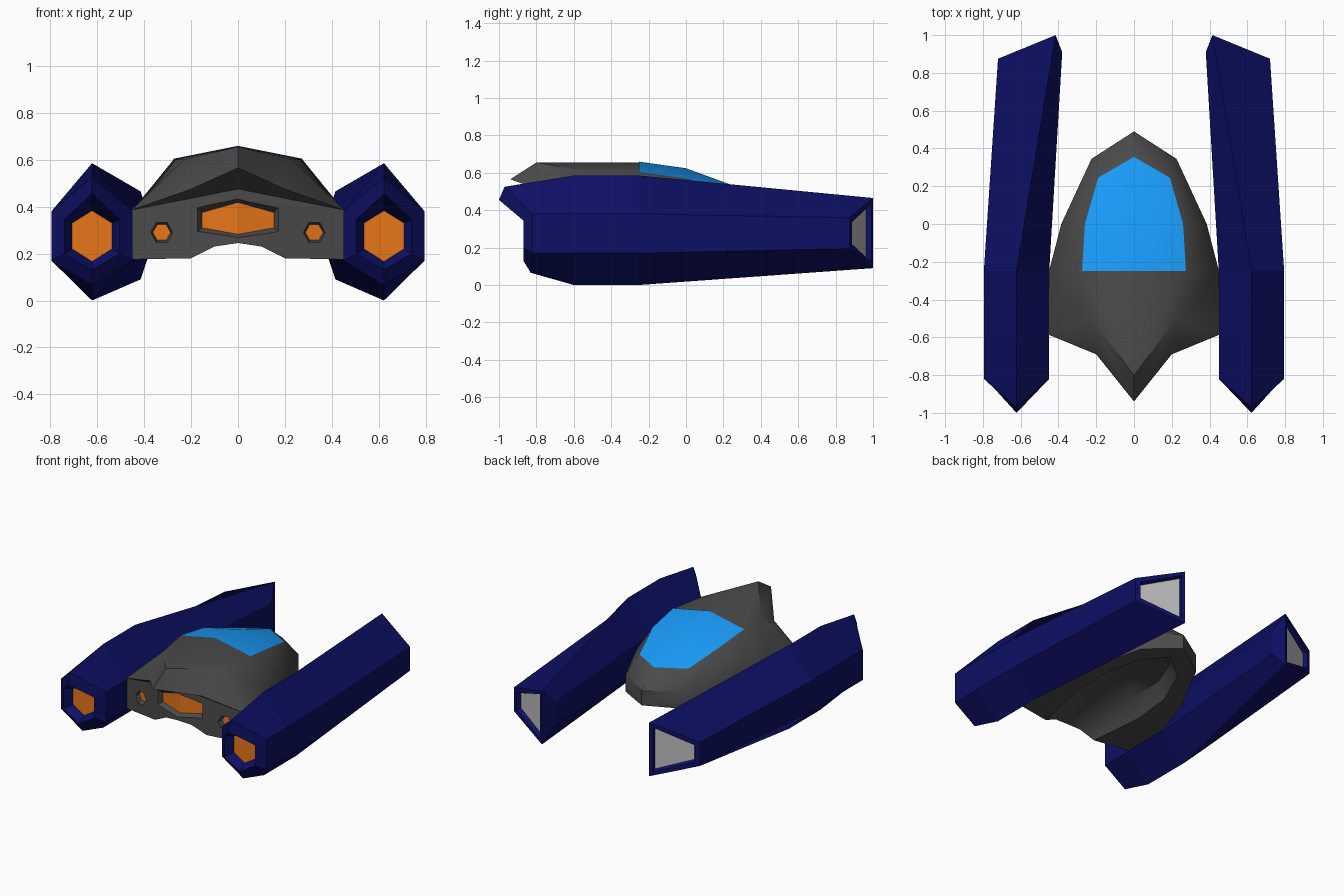
import bpy, bmesh
from math import cos, sin, radians
from mathutils import Vector

if "Cube" in bpy.data.objects:
    bpy.data.objects.remove(bpy.data.objects["Cube"])


def mat(name, rgb):
    m = bpy.data.materials.new(name)
    m.diffuse_color = (*rgb, 1)
    m.use_nodes = True
    m.node_tree.nodes["Principled BSDF"].inputs["Base Color"].default_value = m.diffuse_color
    return m


DARK = mat("dark_grey", (0.07, 0.07, 0.07))
NAVY = mat("navy", (0.004, 0.005, 0.13))
ORANGE = mat("orange", (0.80, 0.18, 0.01))
BLUE = mat("canopy_blue", (0.01, 0.33, 0.95))
PALE = mat("pale_grey", (0.5, 0.5, 0.5))


def finish(name, bm, material, smooth=None):
    me = bpy.data.meshes.new(name)
    bm.to_mesh(me)
    bm.free()
    ob = bpy.data.objects.new(name, me)
    bpy.context.collection.objects.link(ob)
    me.materials.append(material)
    if smooth:
        shade(ob, smooth)
    return ob


def shade(ob, angle):
    bpy.ops.object.select_all(action='DESELECT')
    ob.select_set(True)
    bpy.context.view_layer.objects.active = ob
    bpy.ops.object.shade_smooth_by_angle(angle=radians(angle))


def face(bm, pts):
    return bm.faces.new([bm.verts.new(p) for p in pts])


def weld(bm):
    bmesh.ops.remove_doubles(bm, verts=bm.verts, dist=0.0005)
    bmesh.ops.recalc_face_normals(bm, faces=bm.faces)


def mirror_faces(polys):
    """Faces for the +x half and their mirror image, welded together."""
    bm = bmesh.new()
    for s in (1, -1):
        for poly in polys:
            pts = []
            for x, y, z in poly:
                p = (x * s, y, z)
                if p not in pts:
                    pts.append(p)
            if len(pts) > 2:
                face(bm, pts)
    weld(bm)
    return bm


def wall(x):
    """y of the shallow V-shaped front wall of the hull"""
    return -0.67 + 0.187 * abs(x)


def on_wall(x, z):
    return (x, wall(x), z)


# Hull half-sections: roof centre, shoulder, upper side, lower side, belly rim, recess edge, belly centre
tip_c, tip_r = (0, 0.355, 0.49), (0, 0.30, 0.34)
rows = [
    [(0, -0.8, 0.655), (0.23, -0.5, 0.6), on_wall(0.455, 0.385), on_wall(0.455, 0.175),
     on_wall(0.2, 0.18), on_wall(0.1, 0.23), on_wall(0, 0.245)],
    [(0, -0.25, 0.655), (0.275, -0.25, 0.6), (0.45, -0.25, 0.385), (0.45, -0.25, 0.18),
     (0.26, -0.25, 0.2), (0.2, -0.25, 0.33), (0, -0.25, 0.35)],
    [(0, 0, 0.62), (0.26, 0, 0.565), (0.385, 0, 0.38), (0.385, 0, 0.21),
     (0.25, 0, 0.22), (0.2, 0, 0.33), (0, 0, 0.35)],
    [tip_c, (0.19, 0.245, 0.49), (0.225, 0.345, 0.38), (0.225, 0.345, 0.26),
     (0.16, 0.24, 0.25), (0.13, 0.2, 0.34), tip_r],
    [tip_c, tip_c, (0, 0.49, 0.38), (0, 0.49, 0.28), (0, 0.37, 0.27), tip_r, tip_r],
]
polys = [[a[i], a[i + 1], b[i + 1], b[i]] for a, b in zip(rows, rows[1:]) for i in range(6)]
# Overhanging nose and front wall
roof, shoulder, side = rows[0][:3]
nose, brow, under = (0, -0.94, 0.565), (0.2, -0.69, 0.475), on_wall(0, 0.475)
polys += [[side, shoulder, brow], [shoulder, roof, nose, brow],
          [nose, brow, under], [brow, side, under], [under] + rows[0][2:]]
hull = finish("hull", mirror_faces(polys), DARK)

# Canopy lies flush on the hull roof
glass = [[(x, y, z + 0.004) for x, y, z in (a[0], a[1], b[1], b[0])]
         for a, b in zip(rows[1:3], rows[2:4])]
finish("canopy", mirror_faces(glass), BLUE, 45)


# Front lamps: tapered recesses with a glowing plate at the bottom
def six(w, top, t, b, bottom):
    return [(0, top), (w, t), (w, b), (0, bottom), (-w, b), (-w, t)]


def small(cx, w, h):
    return [(cx + w * cos(radians(a)), 0.29 + h * sin(radians(a))) for a in range(0, 360, 60)]


def lamp(name, outer, inner):
    cut = bmesh.new()
    front = [(x, wall(x) - 0.01, z) for x, z in outer]
    back = [(x, wall(x) + 0.035, z) for x, z in inner]
    for i in range(6):
        j = (i + 1) % 6
        face(cut, [front[i], front[j], back[j], back[i]])
    plate = bmesh.new()
    for idx in ((0, 1, 2, 3), (3, 4, 5, 0)):
        face(cut, [front[i] for i in idx])
        face(cut, [back[i] for i in idx])
        face(plate, [Vector(back[i]) - Vector((0, 0.003, 0)) for i in idx])
    weld(cut)
    weld(plate)
    # the plate must look towards the front
    if sum(f.normal.y for f in plate.faces) > 0:
        bmesh.ops.reverse_faces(plate, faces=plate.faces)
    cutter = finish(name + "_cutter", cut, DARK)
    cutter.hide_render = True
    mod = hull.modifiers.new("recess", 'BOOLEAN')
    mod.operation, mod.solver, mod.object = 'DIFFERENCE', 'EXACT', cutter
    bpy.context.view_layer.objects.active = hull
    bpy.ops.object.modifier_apply(modifier=mod.name)
    bpy.data.objects.remove(cutter)
    finish(name, plate, ORANGE)


lamp("centre_lamp", six(0.178, 0.437, 0.4, 0.29, 0.264), six(0.153, 0.418, 0.375, 0.31, 0.282))
for s, n in ((1, "right"), (-1, "left")):
    lamp(n + "_lamp", small(s * 0.325, 0.049, 0.053), small(s * 0.325, 0.038, 0.038))
shade(hull, 42)


# Engine pods: hexagonal rings running from tail to nozzle
def ring(w, y_top, y_side, y_bot, top, hi, lo, bottom):
    c = 0.622
    return [(c, y_top, top), (c + w, y_side, hi), (c + w, y_side, lo),
            (c, y_bot, bottom), (c - w, y_side, lo), (c - w, y_side, hi)]


tail = [(0.415, 1, 0.465), (0.72, 0.875, 0.36), (0.72, 0.875, 0.195),
        (0.415, 1, 0.09), (0.38, 0.91, 0.195), (0.38, 0.91, 0.36)]
nozzle = ring(0.085, -0.81, -0.81, -0.81, 0.383, 0.33, 0.22, 0.166)
rings = [tail,
         ring(0.173, -0.25, -0.25, -0.25, 0.585, 0.38, 0.17, 0),
         ring(0.173, -0.6, -0.6, -0.6, 0.585, 0.38, 0.17, 0),
         ring(0.173, -0.97, -0.82, -0.83, 0.525, 0.38, 0.17, 0.065),
         ring(0.118, -1, -0.87, -0.87, 0.455, 0.345, 0.2, 0.13),
         nozzle]

for s, n in ((1, "right"), (-1, "left")):
    flip = lambda pts: [(x * s, y, z) for x, y, z in pts]
    bm = bmesh.new()
    for a, b in zip(rings, rings[1:]):
        for i in range(6):
            j = (i + 1) % 6
            face(bm, flip([a[i], a[j], b[j], b[i]]))
    face(bm, flip(nozzle))
    face(bm, flip([tail[i] for i in (0, 3, 4, 5)]))
    end = face(bm, flip(tail[:4]))
    weld(bm)
    # recessed tail window
    bmesh.ops.inset_region(bm, faces=[end], thickness=0.04, depth=0)
    bmesh.ops.inset_region(bm, faces=[end], thickness=0.012, depth=-0.03)
    end.normal_update()
    pane = [v.co + end.normal * 0.003 for v in end.verts]
    finish(n + "_engine_pod", bm, NAVY)
    bm = bmesh.new()
    face(bm, pane)
    finish(n + "_tail_window", bm, PALE)
    # glowing nozzle plate
    bm = bmesh.new()
    f = face(bm, flip([(x, y - 0.003, z) for x, y, z in nozzle]))
    f.normal_update()
    if f.normal.y > 0:
        f.normal_flip()
    finish(n + "_nozzle_glow", bm, ORANGE)
